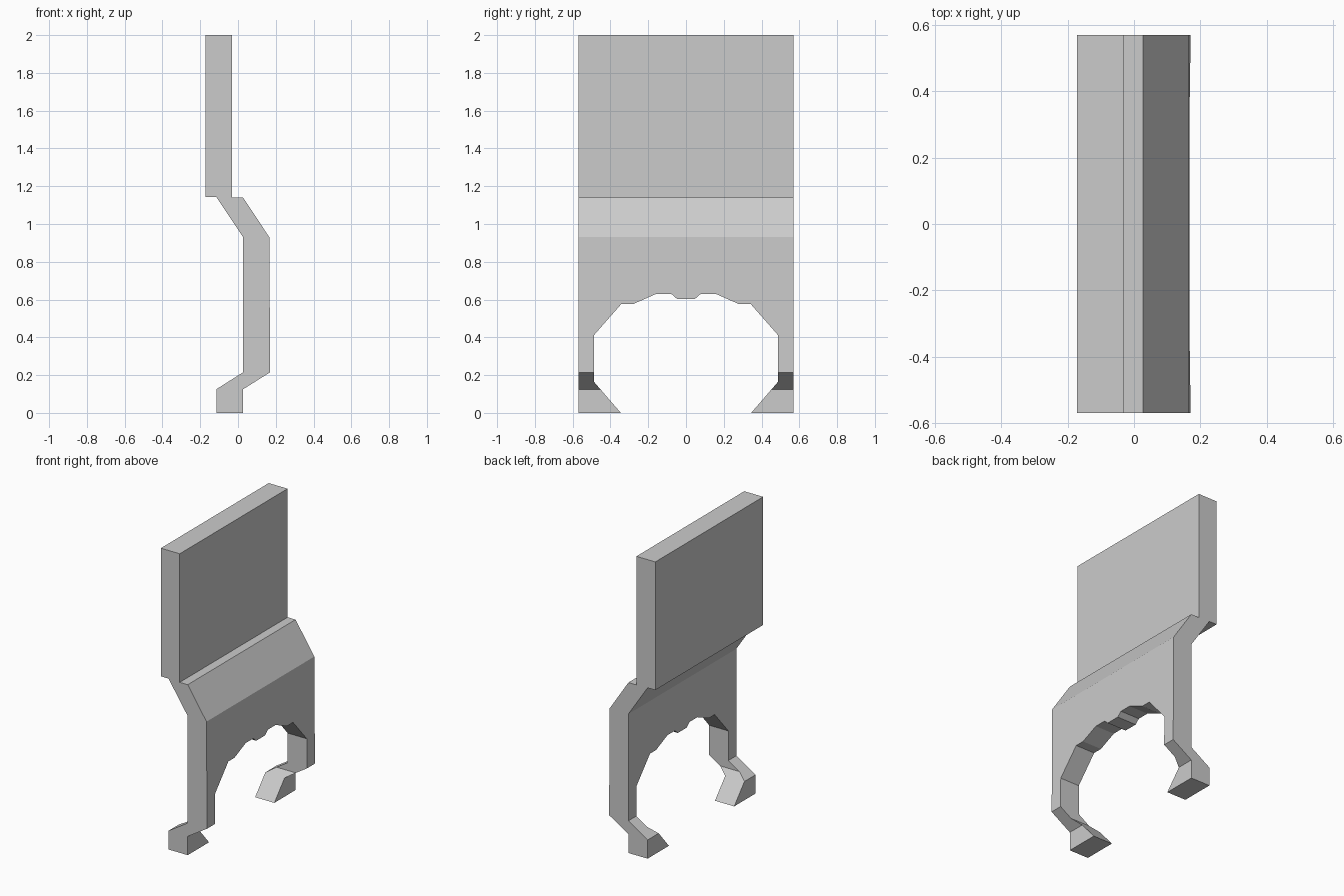
import bpy, bmesh
from mathutils import Vector

if "Cube" in bpy.data.objects:
    bpy.data.objects.remove(bpy.data.objects["Cube"])


def prism(name, points, to_3d, depth_axis, depth):
    """Extrude a closed 2D outline by depth along one axis, centred on zero."""
    bm = bmesh.new()
    offset = depth_axis * (depth / 2)
    face = bm.faces.new([bm.verts.new(to_3d(a, b) - offset) for a, b in points])
    new = bmesh.ops.extrude_face_region(bm, geom=[face])["geom"]
    verts = [g for g in new if isinstance(g, bmesh.types.BMVert)]
    bmesh.ops.translate(bm, vec=depth_axis * depth, verts=verts)
    bmesh.ops.recalc_face_normals(bm, faces=bm.faces)
    mesh = bpy.data.meshes.new(name)
    bm.to_mesh(mesh)
    bm.free()
    obj = bpy.data.objects.new(name, mesh)
    bpy.context.collection.objects.link(obj)
    return obj


# Bent plate: tall upper panel, sloped step, lower panel and feet (x, z)
plate_profile = [
    (-0.172, 2.0), (-0.032, 2.0), (-0.032, 1.14), (0.027, 1.14),
    (0.166, 0.93), (0.17, 0.215), (0.027, 0.125), (0.027, 0.0),
    (-0.115, 0.0), (-0.115, 0.125), (0.027, 0.215), (0.027, 0.93),
    (-0.115, 1.143), (-0.172, 1.143),
]
plate = prism("bent_plate", plate_profile,
              lambda x, z: Vector((x, 0, z)), Vector((0, 1, 0)), 1.14)

# Arched opening, mirrored from one half (y, z)
half = [
    (0.26, -0.1), (0.345, 0.0), (0.486, 0.163), (0.486, 0.413),
    (0.342, 0.577), (0.278, 0.577), (0.158, 0.63), (0.078, 0.63),
    (0.047, 0.603),
]
opening = half + [(-y, z) for y, z in reversed(half)]
cutter = prism("opening_cutter", opening,
               lambda y, z: Vector((0, y, z)), Vector((1, 0, 0)), 1.0)
cutter.hide_render = True

# Cut the opening through the plate
cut = plate.modifiers.new("opening", "BOOLEAN")
cut.operation = "DIFFERENCE"
cut.solver = "EXACT"
cut.object = cutter
bpy.context.view_layer.objects.active = plate
bpy.ops.object.modifier_apply(modifier=cut.name)
bpy.data.objects.remove(cutter)
